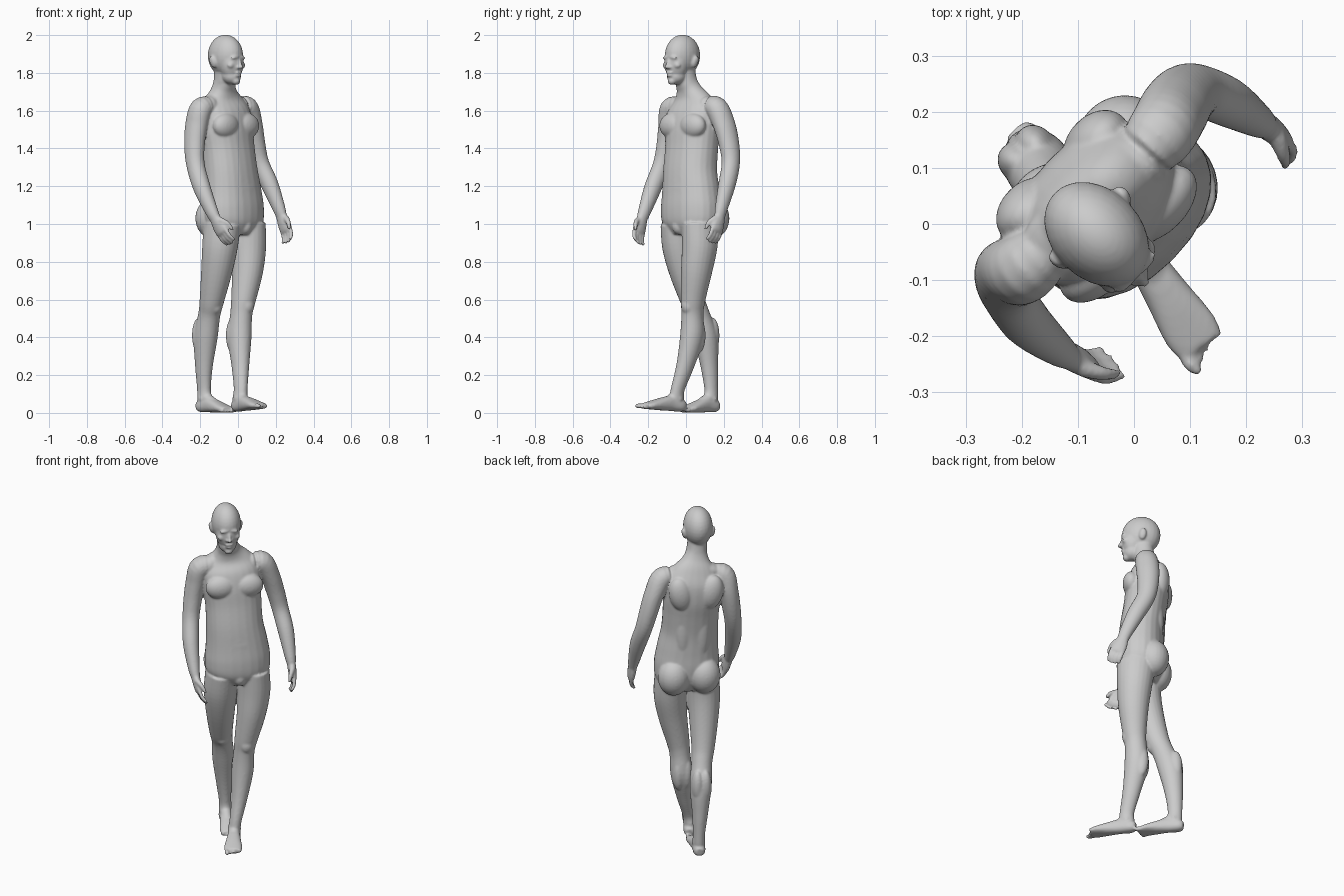
import bpy, bmesh, math
from mathutils import Vector, Matrix

cube = bpy.data.objects.get("Cube")
if cube:
    bpy.data.objects.remove(cube)

bm = bmesh.new()
SIDES = 24


def smooth_path(rows, steps=5):
    """Catmull-Rom interpolation through rows of (x, y, z, width, depth)."""
    def blend(a, b, c, d, t):
        return 0.5 * (2 * b + (c - a) * t + (2 * a - 5 * b + 4 * c - d) * t * t
                      + (3 * b - a - 3 * c + d) * t ** 3)
    padded = [rows[0]] + list(rows) + [rows[-1]]
    path = []
    for i in range(len(rows) - 1):
        for s in range(steps):
            path.append([blend(*values, s / steps) for values in zip(*padded[i:i + 4])])
    path.append(list(rows[-1]))
    return path


def tube(rows, boxy=1.0):
    """Closed limb with elliptical rings set square to its path."""
    path = smooth_path(rows)
    centres = [Vector(p[:3]) for p in path]
    rings = []
    for i, p in enumerate(path):
        along = (centres[min(i + 1, len(path) - 1)] - centres[max(i - 1, 0)]).normalized()
        side = Vector((1, 0, 0))
        side = (side - along * side.dot(along)).normalized()
        deep = along.cross(side)
        ring = []
        for k in range(SIDES):
            c, s = math.cos(k * math.tau / SIDES), math.sin(k * math.tau / SIDES)
            c, s = (math.copysign(abs(v) ** boxy, v) for v in (c, s))
            ring.append(bm.verts.new(centres[i] + side * c * p[3] + deep * s * p[4]))
        rings.append(ring)
    for low, high in zip(rings, rings[1:]):
        for k in range(SIDES):
            n = (k + 1) % SIDES
            bm.faces.new((low[k], low[n], high[n], high[k]))
    bm.faces.new(rings[0][::-1])
    bm.faces.new(rings[-1])


def blob(centre, radii, tilt=0.0, turn=0.0):
    """Ellipsoid, tilted about x and turned about y."""
    matrix = (Matrix.Translation(centre) @ Matrix.Rotation(turn, 4, "Y")
              @ Matrix.Rotation(tilt, 4, "X") @ Matrix.Diagonal((*radii, 1)))
    bmesh.ops.create_uvsphere(bm, u_segments=24, v_segments=16, radius=1, matrix=matrix)


def round_tube(points, radii):
    tube([(*p, r, r) for p, r in zip(points, radii)])


# Torso and neck
tube([(0, .03, .94, .11, .09), (.003, .033, 1, .17, .122), (.003, .036, 1.08, .18, .13),
      (-.002, .038, 1.17, .17, .125), (-.012, .043, 1.28, .157, .12),
      (-.016, .058, 1.4, .155, .117), (-.022, .07, 1.5, .162, .118),
      (-.028, .078, 1.59, .16, .105), (-.035, .078, 1.655, .125, .075),
      (-.043, .065, 1.71, .075, .057), (-.05, .05, 1.76, .056, .057),
      (-.058, .04, 1.84, .054, .058)], boxy=.92)
blob((0, -.022, 1.17), (.12, .065, .13))
blob((0, -.055, .99), (.035, .035, .045))
for s in (-1, 1):
    blob((s * .075 - .02, -.005, 1.52), (.085, .052, .068))          # chest
    blob((s * .085 + .003, .115, 1.03), (.088, .085, .105))          # buttock
    blob((s * .085 - .03, .15, 1.54), (.065, .05, .1), turn=s * .2)  # shoulder blade
    blob((s * .05 - .012, .13, 1.3), (.045, .035, .17))              # lower back
    blob((s * .075 - .035, .085, 1.655), (.08, .05, .035), turn=s * .35)


# Arms and hands, each path from shoulder to wrist
def hand(wrist, knuckles, s, curl):
    wrist, knuckles = Vector(wrist), Vector(knuckles)
    down = (knuckles - wrist).normalized()
    across = Vector((0, 1, 0))
    across = (across - down * across.dot(down)).normalized()
    inward = Vector((-s, 0, 0))
    tube([(*(wrist - down * .02), .024, .03), (*wrist, .024, .032),
          (*wrist.lerp(knuckles, .6), .022, .042), (*knuckles, .018, .042),
          (*(knuckles + down * .01), .012, .036)])
    for i in range(4):
        root = knuckles + across * (i - 1.5) * .021
        length = .042 - .004 * abs(i - 1.3)
        joint = root + down * length + inward * .006
        tip = joint + down * length * .75 + inward * curl
        round_tube([root - down * .02, root, joint, tip], [.011, .011, .0105, .008])
    base = wrist.lerp(knuckles, .3) - across * .028
    mid = base + down * .035 - across * .022 + inward * .018
    round_tube([base, mid, mid + down * .04 + inward * .012], [.016, .0125, .008])


ARM_WIDTH = [(.05, .055), (.06, .062), (.054, .064), (.05, .058), (.046, .051),
             (.044, .048), (.032, .037), (.025, .032)]
LEFT_ARM = [(.07, .075, 1.62), (.145, .08, 1.615), (.192, .092, 1.53), (.226, .097, 1.42),
            (.25, .085, 1.32), (.272, .035, 1.21), (.285, -.018, 1.09), (.289, -.035, 1.045)]
RIGHT_ARM = [(-.12, .075, 1.62), (-.192, .082, 1.61), (-.218, .094, 1.52), (-.236, .09, 1.41),
             (-.249, .068, 1.31), (-.259, .01, 1.19), (-.254, -.055, 1.07), (-.25, -.078, 1.03)]
for s, arm, knuckles in ((1, LEFT_ARM, (.295, -.066, .967)), (-1, RIGHT_ARM, (-.236, -.118, .957))):
    tube([(*p, *w) for p, w in zip(arm, ARM_WIDTH)])
    hand(arm[-1], knuckles, s, .02)

# Legs, each path from hip to heel
LEG_WIDTH = [(.088, .108), (.09, .098), (.08, .085), (.064, .067), (.057, .06),
             (.06, .066), (.044, .05), (.033, .04), (.034, .043), (.03, .036)]
LEFT_LEG = [(.088, .02, 1), (.09, .012, .88), (.075, .004, .75), (.047, .006, .6),
            (.036, .012, .52), (.028, .016, .4), (.006, -.012, .25), (-.02, -.04, .13),
            (-.028, -.042, .075), (-.028, -.04, .03)]
RIGHT_LEG = [(-.085, .033, 1), (-.09, .045, .88), (-.085, .075, .75), (-.073, .122, .6),
             (-.06, .155, .52), (-.047, .195, .4), (-.04, .215, .25), (-.033, .222, .13),
             (-.032, .218, .075), (-.032, .215, .03)]
for leg in (LEFT_LEG, RIGHT_LEG):
    tube([(*p, *w) for p, w in zip(leg, LEG_WIDTH)])
    knee = Vector(leg[3]).lerp(Vector(leg[4]), .4)
    blob(knee + Vector((0, -.042, 0)), (.036, .028, .045))
    for s in (-1, 1):
        blob(Vector(leg[5]) + Vector((s * .022, .028, .01)), (.034, .04, .095))
        blob(Vector(leg[8]) + Vector((s * .026, 0, 0)), (.012, .015, .016))


# Feet
def foot(heel, toe, lift):
    heel, toe = Vector(heel), Vector(toe)
    shape = [(0, .022, .022, .034), (.1, .034, .034, .037), (.32, .035, .04, .043),
             (.55, .042, .033, .034), (.78, .05, .022, .023), (.92, .044, .015, .016)]
    tube([(*(heel.lerp(toe, t) + Vector((0, 0, z + lift * t))), w, d)
          for t, w, d, z in shape], boxy=.85)
    ahead = toe - heel
    start, end = heel + ahead * .25, heel + ahead * .75
    round_tube([start + Vector((0, 0, .075)), start.lerp(end, .5) + Vector((0, 0, .048)),
                end + Vector((0, 0, .022 + lift * .7))], [.032, .026, .016])
    inner = -1 if heel.x > heel_split else 1
    for i in range(5):
        size = .015 if i == 0 else .0105
        spot = heel + ahead * (.95 - .022 * i) + Vector((inner * (.033 - .018 * i), 0, size + lift))
        blob(spot, (size * .85, size * 1.7, size * .9))


heel_split = -.025
foot((-.018, .008, 0), (-.075, -.262, 0), .022)
foot((-.03, .268, 0), (-.04, .012, 0), 0)

# Head
HEAD = Vector((-.06, 0, 0))


def face_part(centre, radii, tilt=0.0, pair=False, turn=0.0):
    for s in ((-1, 1) if pair else (1,)):
        blob(HEAD + Vector((centre[0] * s, *centre[1:])), radii, tilt, turn * s)


face_part((0, .034, 1.892), (.08, .106, .11))                          # skull
face_part((0, -.012, 1.85), (.066, .062, .09))                         # face
face_part((0, -.008, 1.785), (.051, .056, .046), .3)                   # jaw
face_part((0, -.046, 1.756), (.024, .021, .02))                        # chin
face_part((.024, -.062, 1.882), (.028, .013, .009), pair=True, turn=.15)  # brow
face_part((.04, -.046, 1.84), (.022, .02, .018), pair=True)            # cheekbone
face_part((.027, -.056, 1.864), (.015, .012, .009), pair=True)         # eye
face_part((0, -.07, 1.85), (.009, .015, .03), -.35)                    # nose bridge
face_part((0, -.083, 1.832), (.011, .013, .011))                       # nose tip
face_part((.013, -.073, 1.829), (.009, .011, .008), pair=True)         # nostril wing
face_part((0, -.063, 1.801), (.025, .014, .007))                       # upper lip
face_part((0, -.061, 1.786), (.021, .014, .007))                       # lower lip
face_part((.08, .05, 1.858), (.012, .02, .033), -.2, True, .25)        # ear
face_part((.026, .035, 1.76), (.02, .026, .06), .5, True)              # neck muscle

# Fuse all parts into one smooth skin
bmesh.ops.recalc_face_normals(bm, faces=bm.faces)
mesh = bpy.data.meshes.new("body")
bm.to_mesh(mesh)
bm.free()
body = bpy.data.objects.new("body", mesh)
bpy.context.collection.objects.link(body)
body.rotation_euler.z = math.radians(45)

fuse = body.modifiers.new("fuse", "REMESH")
fuse.mode = "VOXEL"
fuse.voxel_size = .0055
fuse.use_smooth_shade = True
relax = body.modifiers.new("relax", "SMOOTH")
relax.factor = .5
relax.iterations = 9

# Plain grey skin
skin = bpy.data.materials.new("plain grey")
skin.use_nodes = True
skin.diffuse_color = (.6, .6, .6, 1)
skin.node_tree.nodes["Principled BSDF"].inputs["Base Color"].default_value = (.6, .6, .6, 1)
mesh.materials.append(skin)
